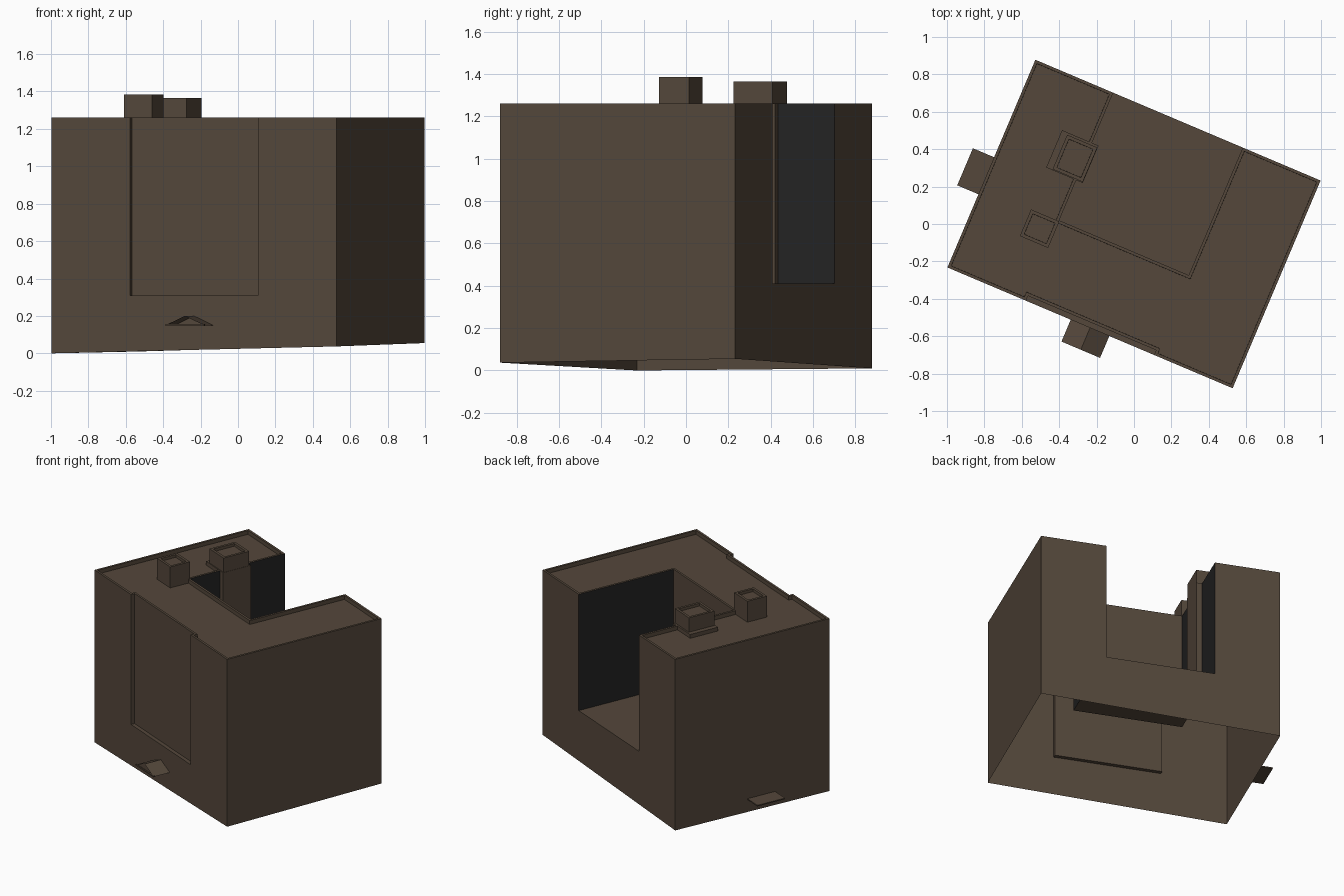
import bpy, bmesh, math
from mathutils import Matrix, Vector

if "Cube" in bpy.data.objects:
    bpy.data.objects.remove(bpy.data.objects["Cube"])

ROT = Matrix.Rotation(math.radians(-22.95), 4, 'Z')   # whole building is turned


def material(name, col):
    m = bpy.data.materials.new(name)
    m.diffuse_color = (*col, 1)
    m.use_nodes = True
    m.node_tree.nodes["Principled BSDF"].inputs["Base Color"].default_value = m.diffuse_color
    return m


brown = material("brown_wall", (0.089, 0.063, 0.043))
dark = material("dark_grey_wall", (0.0168, 0.0168, 0.0168))


def finish(bm, name, mats=(brown,)):
    me = bpy.data.meshes.new(name)
    bm.to_mesh(me)
    bm.free()
    me.transform(ROT)
    for m in mats:
        me.materials.append(m)
    ob = bpy.data.objects.new(name, me)
    bpy.context.collection.objects.link(ob)
    return ob


def sink_top(bm, face, rim, depth):
    # raised rim with a lowered middle
    bmesh.ops.inset_region(bm, faces=[face], thickness=rim, use_even_offset=True)
    bmesh.ops.inset_region(bm, faces=[face], thickness=0.0005, use_even_offset=True)
    for v in face.verts:
        v.co.z -= depth


def box(name, lo, hi, rim=0, depth=0):
    bm = bmesh.new()
    bmesh.ops.create_cube(bm, size=1)
    for v in bm.verts:
        v.co = Vector([lo[i] + (v.co[i] + 0.5) * (hi[i] - lo[i]) for i in range(3)])
    bm.normal_update()
    if rim:
        sink_top(bm, max(bm.faces, key=lambda f: f.calc_center_median().z), rim, depth)
    return finish(bm, name)


def polys(name, faces):
    bm = bmesh.new()
    for f in faces:
        bm.faces.new([bm.verts.new(p) for p in f])
    bmesh.ops.remove_doubles(bm, verts=bm.verts, dist=1e-5)
    return finish(bm, name)


# main shell: open bottom on sloping ground, rear courtyard, recessed front panel
a, b, T = 0.828, 0.603, 1.26       # half width, half depth, top
r, d, zr = 0.372, 0.575, 0.31      # front recess
c, e, zc = 0.376, 0.138, 0.41      # courtyard
A, B, C, D = (-a, -b, 0), (a, -b, 0.037), (a, b, 0.055), (-a, b, 0.01)
bm = bmesh.new()


def add(pts):
    f = bm.faces.new([bm.verts.new(p) for p in pts])
    return f


plan = [(-a, -b), (-r, -b), (-r, -d), (r, -d), (r, -b), (a, -b),
        (a, b), (c, b), (c, -e), (-c, -e), (-c, b), (-a, b)]
top = add([(x, y, T) for x, y in plan])
add([A, B, (a, -b, T), (r, -b, T), (r, -b, zr), (-r, -b, zr), (-r, -b, T), (-a, -b, T)])
add([B, C, (a, b, T), (a, -b, T)])
add([C, D, (-a, b, T), (-c, b, T), (-c, b, zc), (c, b, zc), (c, b, T), (a, b, T)])
add([D, A, (-a, -b, T), (-a, b, T)])
for first, last, low in ((1, 4, zr), (7, 10, zc)):    # recess and courtyard walls
    loop = plan[first:last + 1]
    for p, q in zip(loop, loop[1:]):
        f = add([(*p, low), (*q, low), (*q, T), (*p, T)])
        if low == zc and p[0] == q[0]:
            f.material_index = 1
    add([(*p, low) for p in reversed(loop)])
bmesh.ops.remove_doubles(bm, verts=bm.verts, dist=1e-5)
bm.normal_update()
sink_top(bm, top, 0.016, 0.028)
finish(bm, "building_shell", (brown, dark))

# chimneys
box("front_chimney", (-0.537, -0.297, 1.2), (-0.373, -0.143, 1.385), 0.018, 0.02)
box("rear_chimney_shaft", (-0.55, 0.095, zc), (-0.338, 0.312, T))
box("rear_chimney_top", (-0.515, 0.1, T - 0.02), (-0.34, 0.3, 1.365), 0.018, 0.02)

# gabled porch roof on the front
w, y0, y1 = 0.112, -0.73, -b
polys("front_canopy", [
    [(-w, y0, 0.15), (0, y0, 0.2), (0, y1, 0.2), (-w, y1, 0.15)],
    [(0, y0, 0.2), (w, y0, 0.15), (w, y1, 0.15), (0, y1, 0.2)]])
box("front_canopy_tie", (-w, y0, 0.146), (w, y0 + 0.01, 0.156))

# flat canopy on the left side
box("side_canopy", (-0.951, -0.178, 0.094), (-a, 0.037, 0.102))
